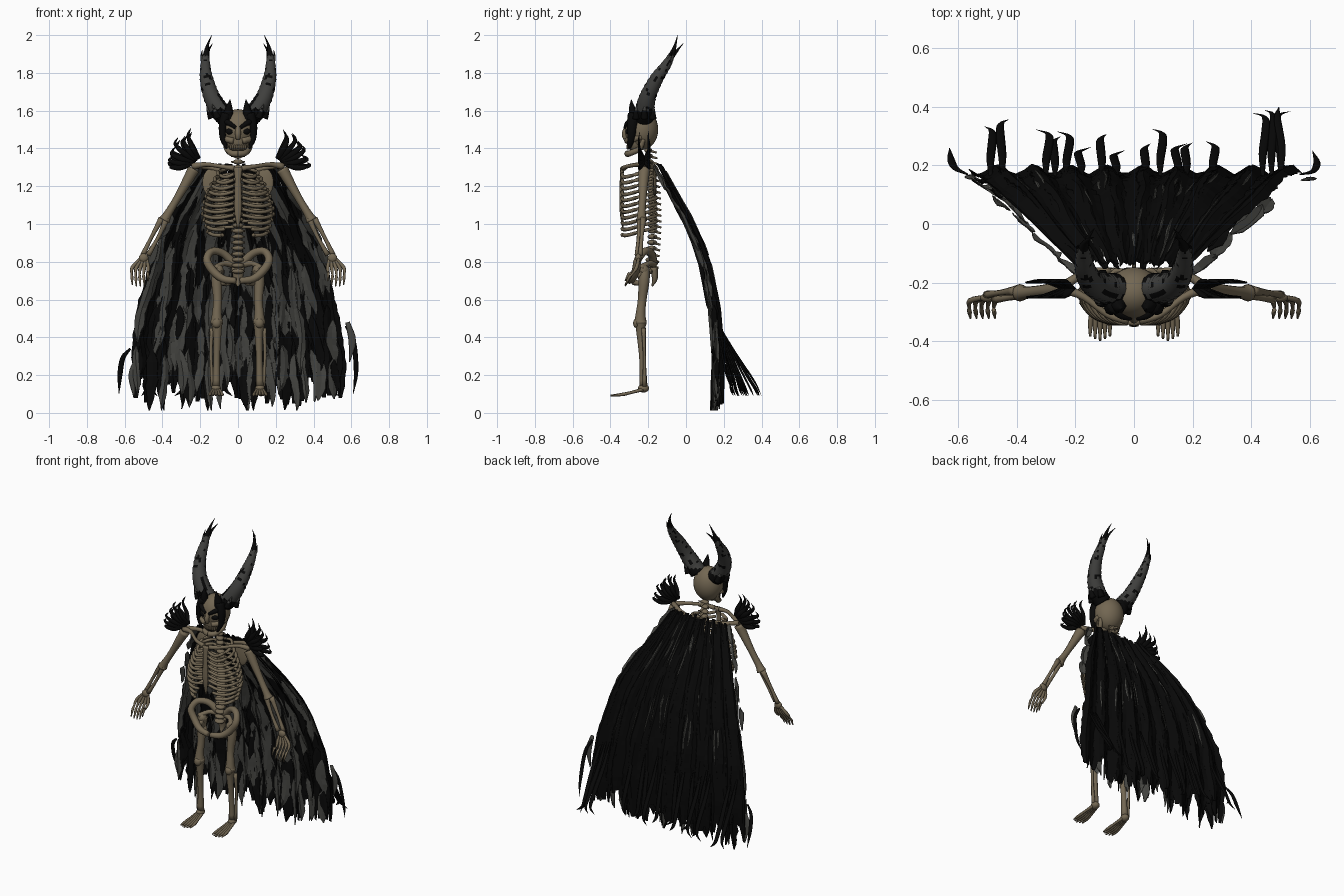
import bpy, bmesh, math, random
from mathutils import Vector, Matrix

random.seed(7)
R = random.uniform


def material(name, rgb):
    m = bpy.data.materials.new(name)
    m.diffuse_color = (*rgb, 1)
    return m


BONE = material("aged bone", (0.17, 0.135, 0.085))
HORN = material("horn grey", (0.05, 0.05, 0.047))
RAG = material("rag grey", (0.06, 0.06, 0.054))
BLACK = material("black", (0.0025, 0.0025, 0.0025))


def finish(name, bm, mats, rule=None, solid=0, smooth=True):
    bmesh.ops.recalc_face_normals(bm, faces=bm.faces)
    for f in bm.faces:
        f.smooth = smooth
        if rule:
            f.material_index = rule(f.calc_center_median())
    me = bpy.data.meshes.new(name)
    bm.to_mesh(me)
    bm.free()
    for m in mats:
        me.materials.append(m)
    ob = bpy.data.objects.new(name, me)
    bpy.context.collection.objects.link(ob)
    if solid:
        mod = ob.modifiers.new("thickness", 'SOLIDIFY')
        mod.thickness = solid
    return ob


def spline(pts, n):
    # Catmull-Rom through points (last entry is the radius)
    p = [Vector(q) for q in pts]
    p = [p[0] * 2 - p[1]] + p + [p[-1] * 2 - p[-2]]
    out = []
    for i in range(1, len(p) - 2):
        a, b, c, d = p[i - 1:i + 3]
        for k in range(n):
            t = k / n
            out.append(0.5 * (2 * b + (c - a) * t + (2 * a - 5 * b + 4 * c - d) * t * t
                              + (3 * b - a - 3 * c + d) * t ** 3))
    return out + [p[-2]]


def tube(bm, pts, s=1, sides=8, flat=1, n=4, ridge=0):
    # pts are (x, y, z, radius); s = -1 mirrors
    q = spline(pts, n)
    c = [Vector((s * v[0], v[1], v[2])) for v in q]
    rings = []
    for i, v in enumerate(q):
        t = (c[min(i + 1, len(c) - 1)] - c[max(i - 1, 0)]).normalized()
        ref = Vector((0, 1, 0)) if abs(t.y) < 0.9 else Vector((0, 0, 1))
        a = t.cross(ref).normalized()
        b = t.cross(a)
        r = max(v[3], 0.0008) * (1 + ridge * (i % 2))
        rings.append([bm.verts.new(c[i] + a * r * math.cos(k * math.tau / sides)
                                   + b * r * flat * math.sin(k * math.tau / sides)) for k in range(sides)])
    for r0, r1 in zip(rings, rings[1:]):
        for k in range(sides):
            bm.faces.new((r0[k], r0[(k + 1) % sides], r1[(k + 1) % sides], r1[k]))
    bm.faces.new(rings[0])
    bm.faces.new(rings[-1])


def ball(bm, c, r, seg=14):
    r = r if isinstance(r, tuple) else (r, r, r)
    bmesh.ops.create_uvsphere(bm, u_segments=seg, v_segments=seg // 2 + 2, radius=1,
                              matrix=Matrix.Translation(c) @ Matrix.Diagonal((*r, 1)))


# skull: cranium, face, nose, cheekbones, jaw, teeth
bm = bmesh.new()
ball(bm, (0, -0.235, 1.5), (0.092, 0.088, 0.108), 28)
ball(bm, (0, -0.265, 1.45), (0.062, 0.05, 0.075), 18)
tube(bm, [(0, -0.305, 1.53, 0.012), (0, -0.325, 1.48, 0.015), (0, -0.32, 1.45, 0.012)])
for s in (-1, 1):
    tube(bm, [(0.08, -0.235, 1.46, 0.012), (0.065, -0.285, 1.45, 0.018), (0.025, -0.314, 1.44, 0.016)], s)
    tube(bm, [(0.07, -0.225, 1.45, 0.012), (0.06, -0.245, 1.40, 0.014),
              (0.035, -0.295, 1.375, 0.016), (0, -0.31, 1.372, 0.018)], s)
for i in range(8):
    ball(bm, ((i - 3.5) * 0.011, -0.312 + abs(i - 3.5) * 0.004, 1.408), (0.006, 0.006, 0.014), 8)
finish("skull", bm, [BONE])

# black mask: eye sockets, brow, cheek guards, crown points
bm = bmesh.new()
for s in (-1, 1):
    ball(bm, (s * 0.04, -0.3, 1.49), (0.027, 0.02, 0.018))
    tube(bm, [(0.012, -0.322, 1.51, 0.009), (0.05, -0.308, 1.535, 0.014), (0.085, -0.265, 1.55, 0.02)], s)
    tube(bm, [(0.062, -0.275, 1.58, 0.028), (0.08, -0.285, 1.52, 0.022), (0.079, -0.29, 1.45, 0.016),
              (0.06, -0.302, 1.40, 0.007)], s, flat=1.2)
    tube(bm, [(0.055, -0.27, 1.55, 0.033), (0.048, -0.285, 1.61, 0.02), (0.042, -0.29, 1.66, 0.001)], s, sides=6)
    tube(bm, [(0.095, -0.25, 1.56, 0.02), (0.098, -0.265, 1.59, 0.013), (0.09, -0.275, 1.62, 0.001)], s, sides=6)
finish("black_mask", bm, [BLACK])

# horns: ridged grey with black collars and forked black tips
bm = bmesh.new()
for s in (-1, 1):
    tube(bm, [(0.06, -0.22, 1.56, 0.05), (0.1, -0.218, 1.605, 0.049), (0.142, -0.2, 1.68, 0.042),
              (0.167, -0.155, 1.77, 0.034), (0.173, -0.1, 1.85, 0.024), (0.168, -0.07, 1.91, 0.013),
              (0.158, -0.055, 1.955, 0.006), (0.138, -0.045, 2.0, 0.001)], s, sides=16, n=7, ridge=0.07)
    tube(bm, [(0.168, -0.095, 1.86, 0.017), (0.158, -0.05, 1.915, 0.008), (0.135, -0.015, 1.955, 0.001)], s)
    tube(bm, [(0.178, -0.1, 1.85, 0.014), (0.193, -0.085, 1.88, 0.007), (0.19, -0.07, 1.92, 0.001)], s)
    for k in range(5):
        a = k * math.tau / 5
        x, y = 0.093 + 0.044 * math.cos(a), -0.22 + 0.046 * math.sin(a)
        tube(bm, [(x, y, 1.56, 0.022), (x + 0.014, y, 1.595, 0.015), (x + 0.03, y + 0.005, 1.635, 0.001)], s, sides=6)
finish("horns", bm, [HORN, BLACK],
       lambda c: int(c.z < 1.6 or c.z > 1.89 or math.sin(c.z * 70 + 3 * math.sin(c.y * 90)) > 0.9))

# spine
bm = bmesh.new()
for i in range(22):
    z = 1.39 - i * 0.0305
    y = -0.2 + 0.025 * math.sin((1.39 - z) * 4.5)
    r = 0.025 + 0.0004 * i
    ball(bm, (0, y, z), (r, r * 0.85, 0.014), 12)
    tube(bm, [(0, y, z, 0.009), (0, y + 0.045, z - 0.012, 0.006)], n=1, sides=6)
    tube(bm, [(-0.038, y + 0.012, z, 0.004), (0, y + 0.01, z, 0.009), (0.038, y + 0.012, z, 0.004)], n=1, sides=6)
tube(bm, [(0, -0.17, 0.77, 0.035), (0, -0.165, 0.71, 0.025), (0, -0.18, 0.67, 0.006)], flat=0.6)
finish("spine", bm, [BONE])

# rib cage
bm = bmesh.new()
for i in range(11):
    z = 1.285 - i * 0.031
    w = 0.105 + 0.082 * math.sin(min(i / 7, 1) * math.pi / 2) - max(0, i - 7) * 0.009
    end = 0.022 if i < 8 else 0.03 + (i - 7) * 0.02
    lift = 0.0 if i < 8 else -0.01
    for s in (-1, 1):
        tube(bm, [(0.02, -0.175, z + 0.01, 0.009), (w * 0.6, -0.16, z + 0.005, 0.009), (w, -0.23, z - 0.012, 0.01),
                  (w * 0.82, -0.3, z - 0.032, 0.01), (w * 0.45 + 0.01, -0.332, z - 0.035, 0.01),
                  (end, -0.338, z - 0.02 + lift, 0.009)], s)
tube(bm, [(0, -0.335, 1.3, 0.026), (0, -0.342, 1.24, 0.017), (0, -0.342, 1.08, 0.02), (0, -0.335, 0.98, 0.006)], flat=0.5)
finish("rib_cage", bm, [BONE])

# shoulder girdle
bm = bmesh.new()
for s in (-1, 1):
    tube(bm, [(0.02, -0.33, 1.295, 0.015), (0.09, -0.31, 1.305, 0.011), (0.17, -0.25, 1.315, 0.012),
              (0.24, -0.22, 1.305, 0.019)], s)
    tube(bm, [(0.08, -0.16, 1.28, 0.01), (0.16, -0.165, 1.3, 0.013), (0.24, -0.21, 1.31, 0.016)], s)
    ball(bm, (s * 0.14, -0.165, 1.22), (0.05, 0.01, 0.075))
finish("shoulder_bones", bm, [BONE])

# arms and hands
for s, side in ((-1, "left"), (1, "right")):
    bm = bmesh.new()
    tube(bm, [(0.235, -0.22, 1.29, 0.032), (0.265, -0.225, 1.235, 0.027), (0.325, -0.23, 1.13, 0.02),
              (0.37, -0.235, 1.055, 0.022), (0.39, -0.235, 1.02, 0.03)], s, sides=12)
    for dx, dy in ((-0.014, -0.008), (0.014, 0.008)):
        tube(bm, [(0.39 + dx, -0.235 + dy, 1.03, 0.017), (0.44 + dx * 1.3, -0.243 + dy, 0.93, 0.01),
                  (0.49 + dx, -0.25 + dy, 0.835, 0.014)], s)
    ball(bm, (s * 0.5, -0.252, 0.82), (0.026, 0.016, 0.024))
    for k in range(5):
        kx = 0.475 + k * 0.021
        drop = 0.03 if k == 0 else 0.006 * abs(k - 2.5)
        tube(bm, [(0.485 + k * 0.007, -0.25, 0.82, 0.008), (kx, -0.262, 0.77, 0.01), (kx + 0.004, -0.285, 0.735, 0.006),
                  (kx + 0.003, -0.3, 0.71 + drop, 0.008), (kx, -0.322, 0.668 + drop, 0.003)], s)
    finish(side + "_arm", bm, [BONE])

# pelvis
bm = bmesh.new()
for s in (-1, 1):
    tube(bm, [(0.02, -0.17, 0.79, 0.022), (0.08, -0.185, 0.845, 0.021), (0.14, -0.22, 0.855, 0.02),
              (0.165, -0.255, 0.81, 0.021), (0.135, -0.265, 0.755, 0.022), (0.08, -0.285, 0.71, 0.02),
              (0.01, -0.3, 0.7, 0.017)], s, sides=10)
    tube(bm, [(0.11, -0.25, 0.745, 0.026), (0.09, -0.22, 0.69, 0.016), (0.045, -0.28, 0.69, 0.014)], s)
    tube(bm, [(0.03, -0.17, 0.79, 0.022), (0.08, -0.2, 0.79, 0.014), (0.12, -0.24, 0.765, 0.02)], s)
finish("pelvis", bm, [BONE])

# legs and feet
for s, side in ((-1, "left"), (1, "right")):
    bm = bmesh.new()
    ball(bm, (s * 0.105, -0.225, 0.755), 0.03)
    tube(bm, [(0.1, -0.22, 0.765, 0.028), (0.112, -0.222, 0.7, 0.029), (0.108, -0.232, 0.6, 0.023),
              (0.112, -0.24, 0.53, 0.025), (0.113, -0.242, 0.47, 0.034)], s, sides=12)
    ball(bm, (s * 0.113, -0.262, 0.475), (0.024, 0.018, 0.026))
    tube(bm, [(0.113, -0.24, 0.49, 0.033), (0.11, -0.24, 0.42, 0.022), (0.113, -0.23, 0.28, 0.017),
              (0.115, -0.225, 0.14, 0.021)], s, sides=12)
    tube(bm, [(0.138, -0.225, 0.45, 0.012), (0.143, -0.22, 0.3, 0.008), (0.134, -0.22, 0.14, 0.012)], s)
    ball(bm, (s * 0.116, -0.225, 0.13), (0.026, 0.03, 0.022))
    for k in range(5):
        d = k - 2
        tube(bm, [(0.116 + d * 0.007, -0.225, 0.125, 0.01), (0.116 + d * 0.013, -0.29, 0.108, 0.008),
                  (0.116 + d * 0.016, -0.335, 0.098, 0.009), (0.116 + d * 0.017, -0.4 + abs(d) * 0.008, 0.092, 0.004)], s)
    finish(side + "_leg", bm, [BONE])

# shoulder spikes: fans of black blades hooking upward
bm = bmesh.new()
for s in (-1, 1):
    for y0 in (-0.245, -0.195):
        for k in range(6):
            a = math.radians(68 - k * 15 + R(-5, 5))
            L = R(0.13, 0.16)
            bx, bz = 0.21 + 0.006 * k, 1.345 - 0.004 * k
            ox, oz = math.cos(a), math.sin(a)
            tube(bm, [(bx, -0.22, bz, 0.014), (bx + ox * L * 0.5, y0, bz + oz * L * 0.5 - 0.012, 0.016),
                      (bx + ox * L * 0.9, y0 - 0.005, bz + oz * L * 0.85, 0.009),
                      (bx + ox * L * 0.9 - 0.015, y0, bz + oz * L + 0.02, 0.001)], s, sides=6, flat=0.5)
finish("shoulder_spikes", bm, [BLACK])

# cloak: centre-line depth and half width by height
PROFILE = [(0.0, 0.17, 0.56), (0.3, 0.178, 0.555), (0.55, 0.157, 0.525), (0.79, 0.107, 0.46), (0.9, 0.07, 0.42),
           (1.05, 0.0, 0.345), (1.2, -0.085, 0.26), (1.33, -0.155, 0.19)]


def cloak_at(z):
    for (z0, y0, w0), (z1, y1, w1) in zip(PROFILE, PROFILE[1:]):
        if z <= z1:
            t = (z - z0) / (z1 - z0)
            return y0 + (y1 - y0) * t, w0 + (w1 - w0) * t
    return PROFILE[-1][1:]


def strip(bm, u, z_top, z_bot, width, off, wave, ridge, taper_top, scaled):
    n = max(6, int((z_top - z_bot) / 0.03))
    ph, k = R(0, 6), R(9, 18)
    rows = []
    for i in range(n + 1):
        t = i / n
        z = z_top + (z_bot - z_top) * t
        y, hw = cloak_at(z)
        x = u * hw + wave * math.sin(k * z + ph)
        w = width * (hw / 0.55 if scaled else 1) * min(1, (1.04 - t) / (0.12 if scaled else 0.3))
        if taper_top:
            w *= min(1, 0.15 + t / 0.2)
        row = []
        for px, dy in ((x - w * R(0.4, 0.6), 0), (x, ridge), (x + w * R(0.4, 0.6), 0)):
            fold = (0.005 + 0.012 * hw / 0.55) * math.sin(28 * px / hw)  # broad pleats
            row.append(bm.verts.new((px, y + off + dy + fold, z)))
        rows.append(row)
    for a, b in zip(rows, rows[1:]):
        for j in (0, 1):
            bm.faces.new((a[j], a[j + 1], b[j + 1], b[j]))


bm = bmesh.new()
N = 40
for i in range(N):
    u = -0.97 + 1.94 * i / (N - 1)
    strip(bm, u, 1.32 - 0.03 * R(0, 1), R(0.03, 0.2), 0.052, 0.004 + 0.005 * (i % 2), 0.006, 0.003, False, True)
finish("cloak_back", bm, [BLACK], solid=0.003, smooth=False)

# ragged strips layered on the inside of the cloak
for name, mat, count, off in (("grey_rags", RAG, 125, (-0.024, -0.003)), ("black_rags", BLACK, 60, (-0.026, -0.004))):
    bm = bmesh.new()
    for i in range(count):
        zt = 0.28 + 1.0 * R(0, 1) ** 1.25
        zb = max(0.012, zt - R(0.18, 0.36))
        strip(bm, R(-1, 1), zt, zb, R(0.032, 0.052), R(*off), R(0.008, 0.016), -0.004, True, False)
    if mat == RAG:
        for s in (-1, 1):  # rags along the outer edges
            for z in (1.31, 1.2, 1.05, 0.9):
                strip(bm, s * 1.02, z, z - 0.13, 0.045, -0.025, 0.008, -0.006, True, False)
        for i in range(22):  # faint streaks on the back
            zt = R(0.75, 1.28)
            strip(bm, R(-0.8, 0.8), zt, zt - R(0.1, 0.25), 0.008, 0.014, 0.006, 0.003, True, False)
    finish(name, bm, [mat], solid=0.003, smooth=False)

# trailing hooked tatters at the hem
bm = bmesh.new()
for x in (-0.49, -0.45, -0.3, -0.27, -0.23, -0.18, -0.11, -0.06, 0.04, 0.09, 0.15, 0.18, 0.27, 0.44, 0.47, 0.5):
    y = (0.375 if abs(x) > 0.4 else 0.3) + R(-0.05, 0.025)
    d = R(0.015, 0.035) * (1 if R(-1, 1) > 0 else -1)
    tube(bm, [(x, 0.165, 0.48, 0.006), (x, 0.165 + (y - 0.165) * 0.35, 0.34, 0.014),
              (x - d * 0.3, 0.165 + (y - 0.165) * 0.72, 0.2, 0.015),
              (x - d * 0.2, y - 0.015, 0.125, 0.011), (x + d, y, 0.09, 0.001)], sides=6, flat=0.4)
tube(bm, [(-0.57, 0.17, 0.34, 0.006), (-0.61, 0.19, 0.29, 0.013), (-0.625, 0.22, 0.2, 0.013), (-0.63, 0.26, 0.1, 0.001)], flat=0.5)
tube(bm, [(0.57, 0.17, 0.46, 0.006), (0.612, 0.18, 0.38, 0.012), (0.625, 0.21, 0.22, 0.012), (0.61, 0.25, 0.1, 0.001)], flat=0.5)
tube(bm, [(0.5, 0.165, 0.48, 0.008), (0.505, 0.26, 0.32, 0.013), (0.49, 0.36, 0.17, 0.012), (0.495, 0.4, 0.09, 0.001)], flat=0.4)
finish("hem_tatters", bm, [BLACK])
bm = bmesh.new()
tube(bm, [(0.58, 0.15, 0.48, 0.012), (0.605, 0.155, 0.38, 0.02), (0.59, 0.16, 0.27, 0.003)], flat=0.3)
tube(bm, [(-0.53, 0.15, 0.3, 0.008), (-0.56, 0.16, 0.2, 0.02), (-0.55, 0.17, 0.08, 0.003)], flat=0.3)
finish("side_tatters", bm, [RAG])
